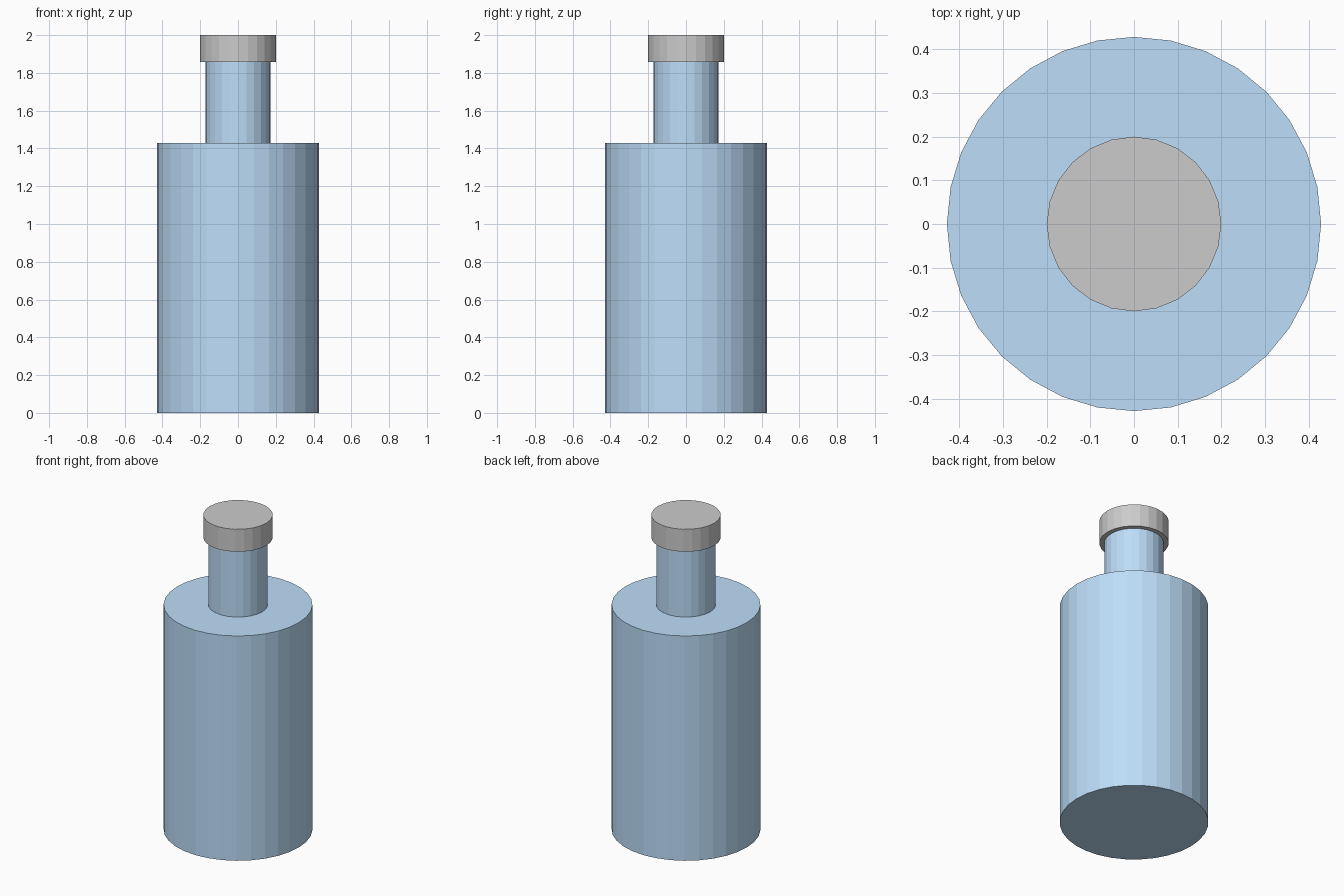
import bpy

if "Cube" in bpy.data.objects:
    bpy.data.objects.remove(bpy.data.objects["Cube"])

glass = bpy.data.materials.new("blue_glass")
glass.diffuse_color = (0.51, 0.73, 0.95, 1.0)
glass.use_nodes = True
glass.node_tree.nodes["Principled BSDF"].inputs["Base Color"].default_value = glass.diffuse_color


def cylinder(name, radius, bottom, top, sides, material=None):
    bpy.ops.mesh.primitive_cylinder_add(
        vertices=sides, radius=radius, depth=top - bottom,
        location=(0, 0, (bottom + top) / 2))
    obj = bpy.context.object
    obj.name = name
    if material:
        obj.data.materials.append(material)
    return obj


# Bottle stacked from the ground up
cylinder("bottle_body", 0.4286, 0.0, 1.4286, 32, glass)
cylinder("bottle_neck", 0.1714, 1.4286, 1.8571, 24, glass)
cylinder("bottle_cap", 0.2, 1.8571, 2.0, 24)
